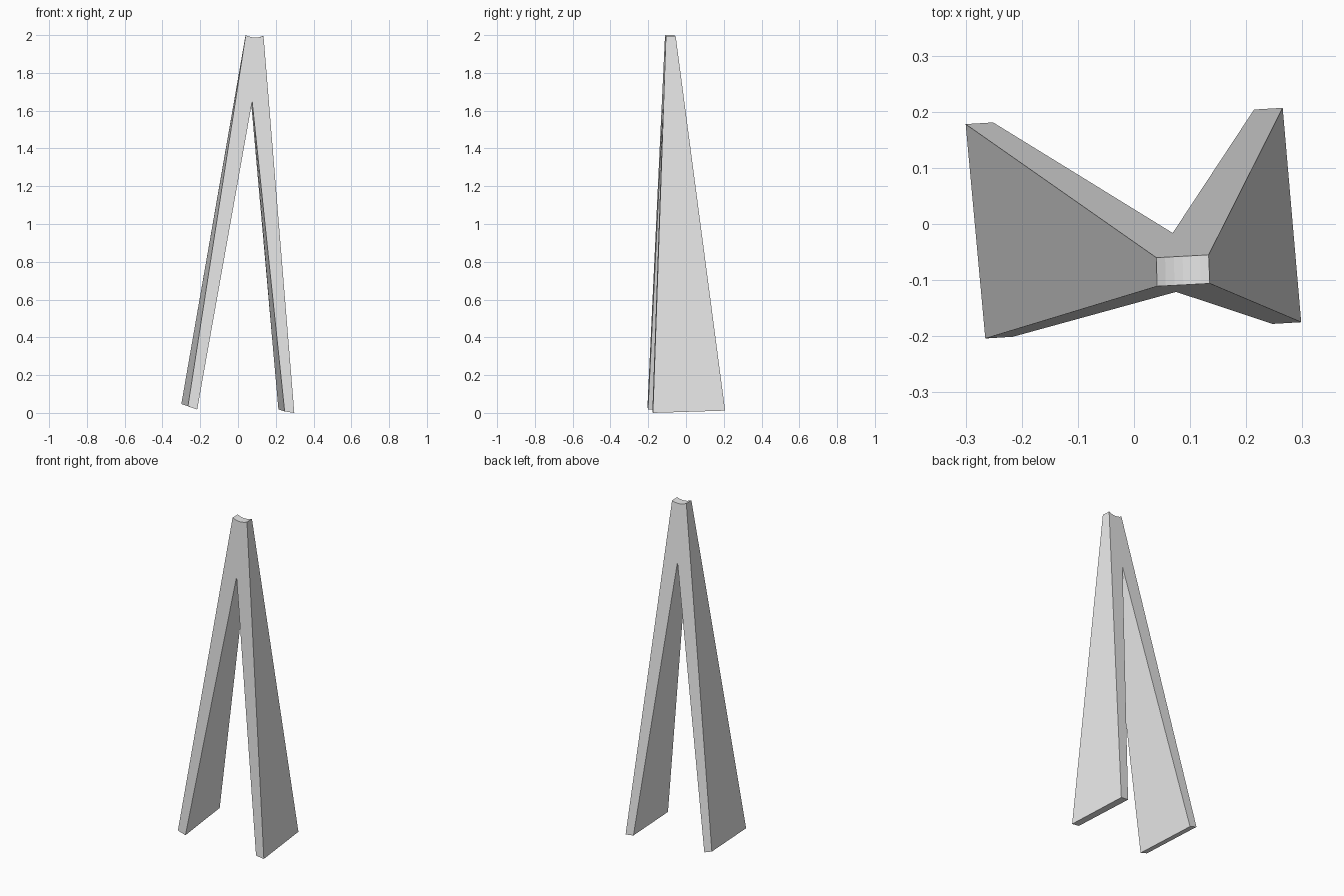
import bpy, bmesh
from mathutils import Vector

cube = bpy.data.objects.get("Cube")
if cube:
    bpy.data.objects.remove(cube, do_unlink=True)

grey = bpy.data.materials.new("light grey")
grey.use_nodes = True
grey.diffuse_color = (0.8, 0.8, 0.8, 1)
grey.node_tree.nodes["Principled BSDF"].inputs["Base Color"].default_value = (0.8, 0.8, 0.8, 1)

DIP = 0.011      # depth of the hollow in the top
STEPS = 6        # segments across the hollow


def outline(left_foot, crotch, right_foot, top):
    """Closed outline of one face: two feet, crotch and hollowed top."""
    right, left = Vector(top[0]), Vector(top[1])
    hollow = []
    for i in range(STEPS + 1):
        t = i / STEPS
        p = right.lerp(left, t)
        p.z -= DIP * 4 * t * (1 - t)
        hollow.append(p)
    return [Vector(p) for p in (*left_foot, crotch, *right_foot)] + hollow


front = outline([(-0.265, -0.204, 0.035), (-0.216, -0.201, 0.018)],
                (0.075, -0.121, 1.65),
                [(0.247, -0.178, 0.008), (0.298, -0.175, 0.0)],
                [(0.135, -0.106, 1.996), (0.041, -0.111, 2.0)])
back = outline([(-0.3, 0.178, 0.047), (-0.251, 0.181, 0.03)],
               (0.069, -0.016, 1.65),
               [(0.214, 0.204, 0.018), (0.265, 0.207, 0.012)],
               [(0.133, -0.055, 1.996), (0.04, -0.06, 2.0)])

# Forked body: front and back faces joined by side walls
bm = bmesh.new()
fv = [bm.verts.new(p) for p in front]
bv = [bm.verts.new(p) for p in back]
bm.faces.new(fv)
bm.faces.new(bv[::-1])
for i in range(len(fv)):
    j = (i + 1) % len(fv)
    bm.faces.new((fv[i], bv[i], bv[j], fv[j]))
bmesh.ops.recalc_face_normals(bm, faces=bm.faces)

mesh = bpy.data.meshes.new("forked_stand")
bm.to_mesh(mesh)
bm.free()
mesh.materials.append(grey)
stand = bpy.data.objects.new("forked_stand", mesh)
bpy.context.collection.objects.link(stand)
